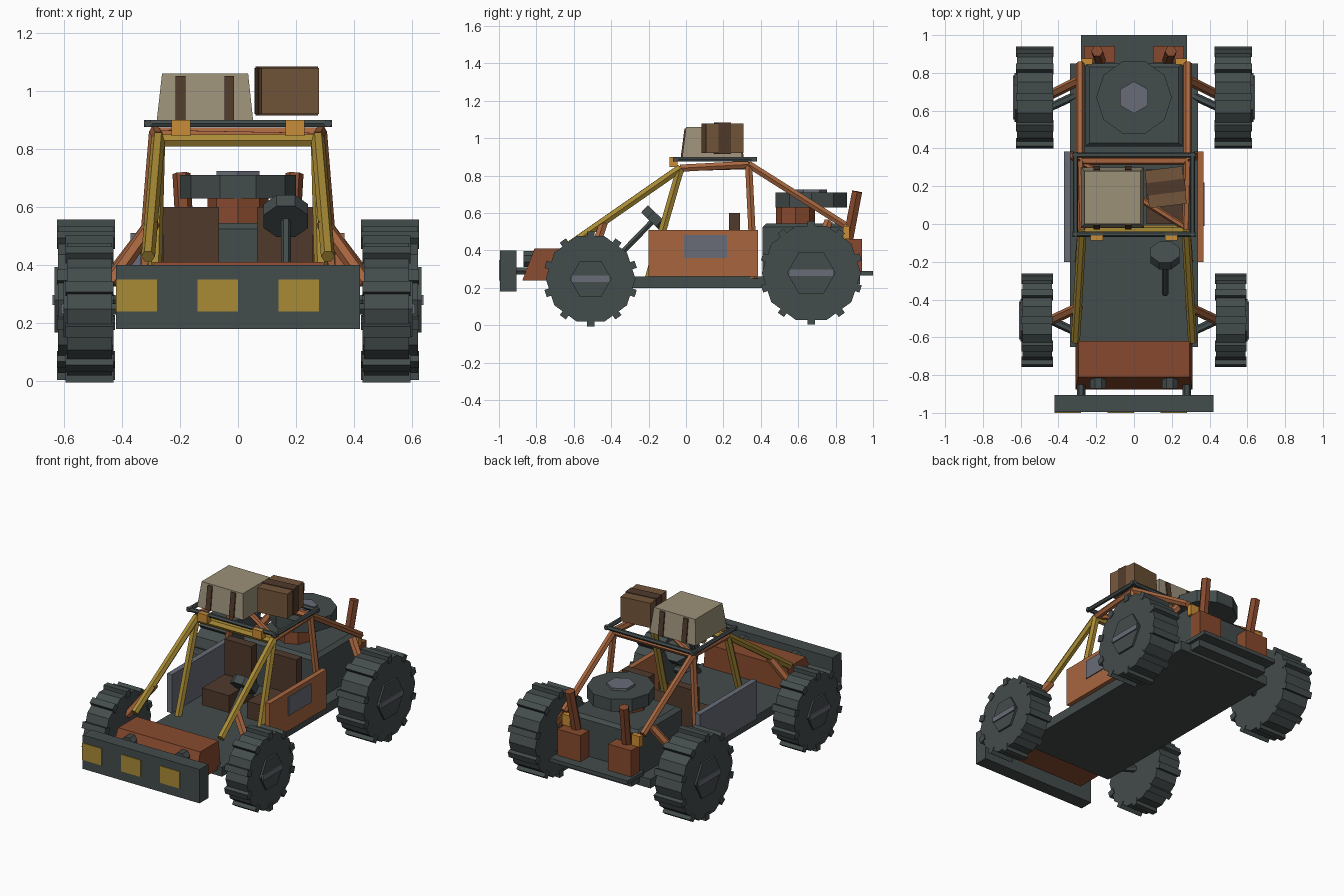
import bpy, bmesh, math
from mathutils import Vector

if "Cube" in bpy.data.objects:
    bpy.data.objects.remove(bpy.data.objects["Cube"])


def material(name, hexcode):
    lin = []
    for i in (0, 2, 4):
        c = int(hexcode[i:i + 2], 16) / 255
        lin.append(c / 12.92 if c <= 0.04045 else ((c + 0.055) / 1.055) ** 2.4)
    m = bpy.data.materials.new(name)
    m.diffuse_color = (*lin, 1)
    m.use_nodes = True
    m.node_tree.nodes["Principled BSDF"].inputs["Base Color"].default_value = m.diffuse_color
    return m


DARK = material("dark_metal", "444c4c")
ORANGE = material("orange_paint", "a8663f")
RUST = material("rust_paint", "874a2e")
YELLOW = material("yellow_paint", "a88a35")
AMBER = material("amber_lamp", "c98c36")
STEEL = material("steel", "686c76")
BEIGE = material("canvas", "9c9179")
BROWN = material("crate_brown", "73553a")
LEATHER = material("dark_leather", "503a2b")


def finish(name, bm, mat):
    bmesh.ops.recalc_face_normals(bm, faces=bm.faces)
    me = bpy.data.meshes.new(name)
    bm.to_mesh(me)
    bm.free()
    me.materials.append(mat)
    ob = bpy.data.objects.new(name, me)
    bpy.context.collection.objects.link(ob)
    return ob


def loft(name, a, b, mat):
    """Closed solid between two matching loops of points."""
    bm = bmesh.new()
    va, vb = [bm.verts.new(p) for p in a], [bm.verts.new(p) for p in b]
    n = len(va)
    bm.faces.new(va)
    bm.faces.new(vb)
    for i in range(n):
        j = (i + 1) % n
        bm.faces.new((va[i], va[j], vb[j], vb[i]))
    return finish(name, bm, mat)


def frustum(name, low, high, z0, z1, mat):
    """Box whose bottom and top rectangles are (x0, x1, y0, y1)."""
    def ring(r, z):
        return [(r[0], r[2], z), (r[1], r[2], z), (r[1], r[3], z), (r[0], r[3], z)]
    return loft(name, ring(low, z0), ring(high, z1), mat)


def box(name, x0, x1, y0, y1, z0, z1, mat):
    return frustum(name, (x0, x1, y0, y1), (x0, x1, y0, y1), z0, z1, mat)


def rod(name, p, q, r, mat, n=6, phase=0.0):
    """Straight n-sided bar from p to q."""
    p, q = Vector(p), Vector(q)
    d = (q - p).normalized()
    up = Vector((0, 0, 1)) if abs(d.z) < 0.95 else Vector((0, 1, 0))
    u = d.cross(up).normalized()
    v = u.cross(d)
    offs = [(u * math.cos(t) + v * math.sin(t)) * r
            for t in (phase + 2 * math.pi * i / n for i in range(n))]
    return loft(name, [p + o for o in offs], [q + o for o in offs], mat)


def wheel(name, s, y, z, x0, x1, r, hub_r):
    # ten-sided tyre with a flat at the bottom
    rod(name + "_tyre", (s * x0, y, z), (s * x1, y, z), r, DARK, 10)
    # tread blocks, one in the middle of each flat
    flat = r * math.cos(math.pi / 10)
    for k in range(10):
        t = math.pi / 2 + k * math.pi / 5
        c, sn = math.cos(t), math.sin(t)
        loops = []
        for x in (x0 - 0.005, x1 + 0.005):
            loops.append([(s * x, y + c * a - sn * b, z + sn * a + c * b)
                          for a, b in ((flat - 0.02, -0.02), (flat + 0.025, -0.02),
                                       (flat + 0.025, 0.02), (flat - 0.02, 0.02))])
        loft(name + "_tread", loops[0], loops[1], DARK)
    # hub and its bar
    rod(name + "_hub", (s * x1, y, z), (s * (x1 + 0.012), y, z), hub_r, DARK, 6)
    xa, xb = sorted((s * x1, s * (x1 + 0.02)))
    box(name + "_hub_bar", xa, xb, y - hub_r * 0.9, y + hub_r * 0.9,
        z - 0.017, z + 0.017, STEEL)


# chassis and rear plate
box("chassis", -0.34, 0.34, -0.65, 0.85, 0.20, 0.26, DARK)
box("rear_plate", -0.28, 0.28, 0.83, 1.0, 0.265, 0.29, DARK)
box("rear_plate_support", -0.26, 0.26, 0.84, 0.93, 0.22, 0.266, DARK)

# nose and striped bumper
frustum("nose", (-0.31, 0.31, -0.875, -0.62), (-0.295, 0.295, -0.81, -0.62),
        0.24, 0.41, RUST)
box("bumper", -0.42, 0.42, -0.995, -0.905, 0.18, 0.40, DARK)
for x in (-0.42, -0.14, 0.14):
    box("bumper_stripe", x, x + 0.14, -1.0, -0.995, 0.24, 0.35, YELLOW)

for s in (-1, 1):
    # wheels
    wheel("front_wheel", s, -0.51, 0.248, 0.435, 0.59, 0.24, 0.112)
    wheel("rear_wheel", s, 0.67, 0.28, 0.43, 0.62, 0.265, 0.13)
    # suspension
    rod("front_shock", (s * 0.44, -0.51, 0.34), (s * 0.29, -0.44, 0.55), 0.026, ORANGE)
    rod("rear_shock", (s * 0.45, 0.68, 0.34), (s * 0.29, 0.76, 0.55), 0.026, ORANGE)
    rod("front_arm", (s * 0.44, -0.51, 0.25), (s * 0.31, -0.57, 0.24), 0.022, DARK)
    rod("rear_arm", (s * 0.44, 0.62, 0.28), (s * 0.31, 0.68, 0.24), 0.022, DARK)
    # bumper mounts and headlights
    rod("bumper_mount", (s * 0.28, -0.92, 0.29), (s * 0.28, -0.80, 0.29), 0.022, DARK)
    rod("headlight", (s * 0.19, -0.87, 0.355), (s * 0.19, -0.81, 0.355), 0.046, DARK, 8,
        math.pi / 8)
    # roll cage
    front_top, rear_top = (s * 0.275, -0.03, 0.84), (s * 0.285, 0.335, 0.86)
    rod("front_strut", (s * 0.31, -0.62, 0.43), front_top, 0.024, YELLOW)
    rod("front_pillar", (s * 0.29, -0.20, 0.25), front_top, 0.024, YELLOW)
    rod("roof_rail", front_top, rear_top, 0.022, ORANGE)
    rod("rear_pillar", (s * 0.335, 0.365, 0.25), rear_top, 0.022, ORANGE)
    rod("rear_strut", rear_top, (s * 0.285, 0.85, 0.535), 0.022, ORANGE)
    xa, xb = sorted((s * 0.22, s * 0.28))
    box("strut_bracket", xa, xb, 0.84, 0.875, 0.46, 0.53, AMBER)
    # roof lamps
    xa, xb = sorted((s * 0.163, s * 0.23))
    box("roof_lamp", xa, xb, -0.088, -0.045, 0.845, 0.9, AMBER)
    # exhausts
    xa, xb = sorted((s * 0.10, s * 0.265))
    box("exhaust_box", xa, xb, 0.855, 0.942, 0.285, 0.46, RUST)
    rod("exhaust_pipe", (s * 0.18, 0.865, 0.45), (s * 0.195, 0.915, 0.715), 0.031, RUST)
    # seats
    xa, xb = sorted((s * 0.065, s * 0.258))
    box("seat_cushion", xa, xb, 0.0, 0.25, 0.255, 0.37, LEATHER)
    box("seat_back", xa, xb, 0.23, 0.288, 0.30, 0.60, LEATHER)

rod("front_crossbar", (-0.28, -0.03, 0.83), (0.28, -0.03, 0.83), 0.024, YELLOW)
rod("rear_crossbar", (-0.285, 0.335, 0.855), (0.285, 0.335, 0.855), 0.022, ORANGE)
rod("roof_brace", (-0.28, 0.33, 0.85), (0.275, -0.02, 0.84), 0.018, ORANGE)

# doors
box("right_door", 0.335, 0.368, -0.20, 0.385, 0.26, 0.51, ORANGE)
box("door_window", 0.368, 0.374, -0.01, 0.22, 0.36, 0.482, STEEL)
box("left_door", -0.37, -0.335, -0.20, 0.385, 0.26, 0.51, STEEL)

# steering
rod("steering_column", (0.165, -0.37, 0.36), (0.165, -0.18, 0.555), 0.017, DARK)
rod("steering_wheel", (0.165, -0.185, 0.55), (0.165, -0.148, 0.588), 0.083, DARK, 8,
    math.pi / 8)

# engine with air filter
frustum("engine_block", (-0.26, 0.26, 0.41, 0.85), (-0.26, 0.26, 0.41, 0.85),
        0.255, 0.525, DARK)
frustum("engine_top", (-0.26, 0.26, 0.41, 0.85), (-0.235, 0.235, 0.43, 0.83),
        0.525, 0.545, DARK)
rod("carburettor", (0, 0.585, 0.54), (0, 0.585, 0.64), 0.105, RUST, 8)
rod("air_filter", (0, 0.67, 0.63), (0, 0.67, 0.71), 0.20, DARK, 10)
rod("filter_cap", (0, 0.67, 0.70), (0, 0.67, 0.725), 0.085, STEEL, 6, math.pi / 6)

# roof rack frame
for y in (-0.055, 0.365):
    rod("rack_cross_tube", (-0.325, y, 0.888), (0.325, y, 0.888), 0.014, DARK)
for x in (-0.31, 0.31):
    rod("rack_side_tube", (x, -0.07, 0.888), (x, 0.38, 0.888), 0.014, DARK)

# canvas bag with straps front and back
frustum("bag", (-0.28, 0.052, -0.02, 0.30), (-0.262, 0.035, 0.0, 0.28),
        0.90, 1.06, BEIGE)
for x in (-0.198, -0.03):
    a, b = x - 0.017, x + 0.017
    frustum("bag_strap", (a, b, -0.028, -0.018), (a, b, -0.008, 0.002), 0.90, 1.052, LEATHER)
    frustum("bag_strap", (a, b, 0.298, 0.308), (a, b, 0.278, 0.288), 0.90, 1.052, LEATHER)

# crate with a wrapped strap, turned slightly
crate = box("crate", -0.1, 0.1, -0.1, 0.1, 0.92, 1.08, BROWN)
strap = box("crate_strap", -0.104, 0.104, -0.033, 0.033, 0.916, 1.084, LEATHER)
for ob in (crate, strap):
    ob.location = (0.168, 0.195, 0)
    ob.rotation_euler.z = math.radians(7)
